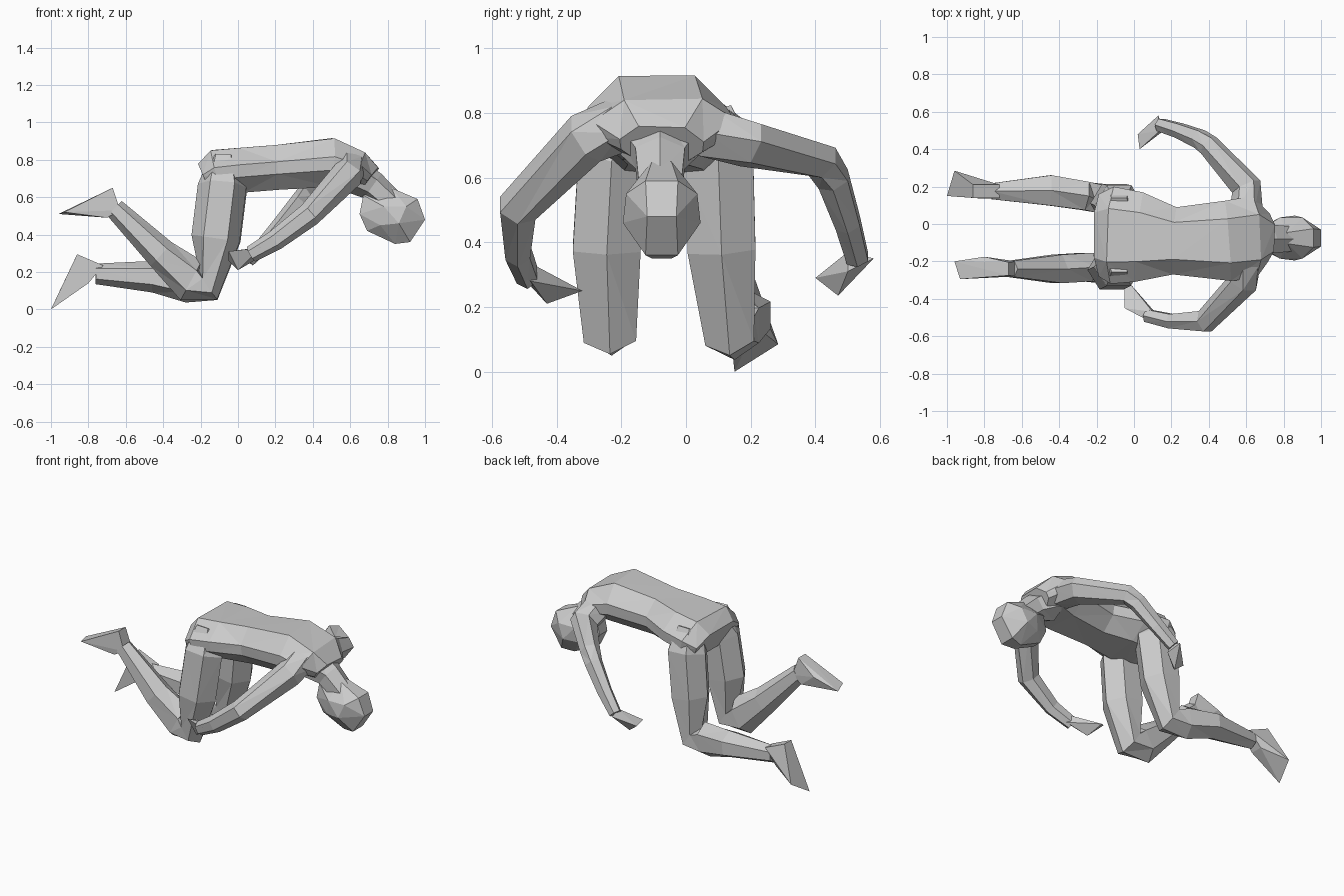
import bpy, bmesh
from math import sin, cos, pi
from mathutils import Vector

HEX = [(cos(pi / 6 + i * pi / 3) * 1.1, sin(pi / 6 + i * pi / 3)) for i in range(6)]
BARREL = [(.55, 1), (1, .25), (.97, -.3), (.5, -1), (-.5, -1), (-.97, -.3), (-1, .25), (-.55, 1)]


def finish(name, bm):
    bmesh.ops.recalc_face_normals(bm, faces=bm.faces[:])
    mesh = bpy.data.meshes.new(name)
    bm.to_mesh(mesh)
    bm.free()
    ob = bpy.data.objects.new(name, mesh)
    bpy.context.collection.objects.link(ob)
    return ob


def loft(name, stations, shape=HEX):
    """Skin rings along a path; each station is x, y, z, half width, half depth."""
    bm = bmesh.new()
    pts = [Vector(s[:3]) for s in stations]
    rings = []
    for i, s in enumerate(stations):
        t = Vector()
        if i > 0:
            t += (pts[i] - pts[i - 1]).normalized()
        if i < len(pts) - 1:
            t += (pts[i + 1] - pts[i]).normalized()
        t.normalize()
        side = Vector((0, 1, 0))
        side = (side - t * side.dot(t)).normalized()
        up = t.cross(side)
        rings.append([bm.verts.new(pts[i] + side * u * s[3] + up * v * s[4]) for u, v in shape])
    n = len(shape)
    for a, b in zip(rings, rings[1:]):
        for k in range(n):
            bm.faces.new((a[k], a[(k + 1) % n], b[(k + 1) % n], b[k]))
    bm.faces.new(rings[0])
    bm.faces.new(rings[-1])
    bmesh.ops.triangulate(bm, faces=[f for f in bm.faces if len(f.verts) == 4])
    return finish(name, bm)


def hull(name, points):
    bm = bmesh.new()
    for p in points:
        bm.verts.new(p)
    res = bmesh.ops.convex_hull(bm, input=bm.verts[:])
    junk = {g for g in res["geom_interior"] + res["geom_unused"] if isinstance(g, bmesh.types.BMVert)}
    bmesh.ops.delete(bm, geom=list(junk), context='VERTS')
    return finish(name, bm)


def pairs(rows):
    """Mirror profile points (x, z, middle y, half width) to both sides."""
    return [(x, y + s * w, z) for x, z, y, w in rows for s in (-1, 1)]


# Trunk, from seat to collar
loft("torso", [
    (-.18, -.06, .70, .22, .085), (-.11, -.06, .73, .26, .125), (.03, -.07, .745, .24, .12),
    (.22, -.09, .76, .18, .12), (.50, -.09, .785, .215, .13), (.635, -.07, .755, .22, .095),
    (.71, -.075, .70, .13, .07)], BARREL)

# Neck and head
loft("neck", [(.60, -.08, .725, .14, .10), (.72, -.08, .66, .08, .08), (.82, -.08, .57, .07, .07)])
hull("head", pairs([(x, z, -.075, w) for x, z, w in [
    (.82, .65, .03), (.96, .59, .05), (1.0, .48, .045), (.92, .36, .05), (.84, .35, .03),
    (.69, .42, .03), (.65, .51, .04), (.67, .61, .04),
    (.78, .55, .11), (.86, .46, .12), (.90, .55, .11), (.76, .45, .09)]]))

# Legs: hip, thigh, bent knee, calf, ankle
loft("near_leg", [
    (-.08, -.17, .79, .10, .08), (-.085, -.23, .66, .11, .13), (-.12, -.245, .38, .11, .13),
    (-.16, -.235, .13, .085, .09), (-.25, -.23, .155, .08, .12), (-.41, -.24, .295, .08, .085),
    (-.66, -.24, .54, .045, .055)])
loft("far_leg", [
    (-.08, .05, .79, .10, .08), (-.08, .10, .66, .115, .13), (-.11, .11, .38, .11, .125),
    (-.16, .135, .125, .08, .09), (-.26, .15, .145, .08, .11), (-.45, .18, .175, .085, .085),
    (-.76, .175, .19, .045, .055)])

# Feet: ankle, heel, instep, toes
hull("near_foot", pairs([(-.63, .53, -.24, .04), (-.67, .65, -.24, .035), (-.70, .49, -.235, .045),
                         (-.80, .57, -.23, .055)]) + [(-.96, -.20, .51), (-.93, -.295, .52)])
hull("far_foot", pairs([(-.72, .235, .175, .035), (-.86, .295, .175, .035), (-.80, .14, .175, .04)])
     + [(-1.0, .15, 0), (-.96, .285, .085)])

# Arms: shoulder, elbow, wrist
loft("near_arm", [
    (.60, -.20, .765, .08, .085), (.585, -.31, .72, .075, .085), (.38, -.52, .505, .06, .065),
    (.20, -.52, .37, .04, .055), (.07, -.49, .295, .035, .045)])
loft("far_arm", [
    (.60, .06, .74, .08, .09), (.60, .20, .70, .08, .065), (.40, .42, .65, .055, .06),
    (.35, .455, .595, .05, .055), (.24, .50, .46, .04, .05), (.14, .53, .35, .035, .04)])

# Hands
hull("near_hand", [(.12, -.54, .33), (.12, -.48, .28), (.10, -.47, .33), (-.05, -.45, .31),
                   (0, -.43, .21), (-.05, -.34, .26), (-.02, -.32, .25), (.04, -.39, .27)])
hull("far_hand", [(.13, .58, .35), (.14, .50, .37), (.16, .50, .31), (.02, .48, .28),
                  (.03, .40, .29), (.08, .47, .235)])
